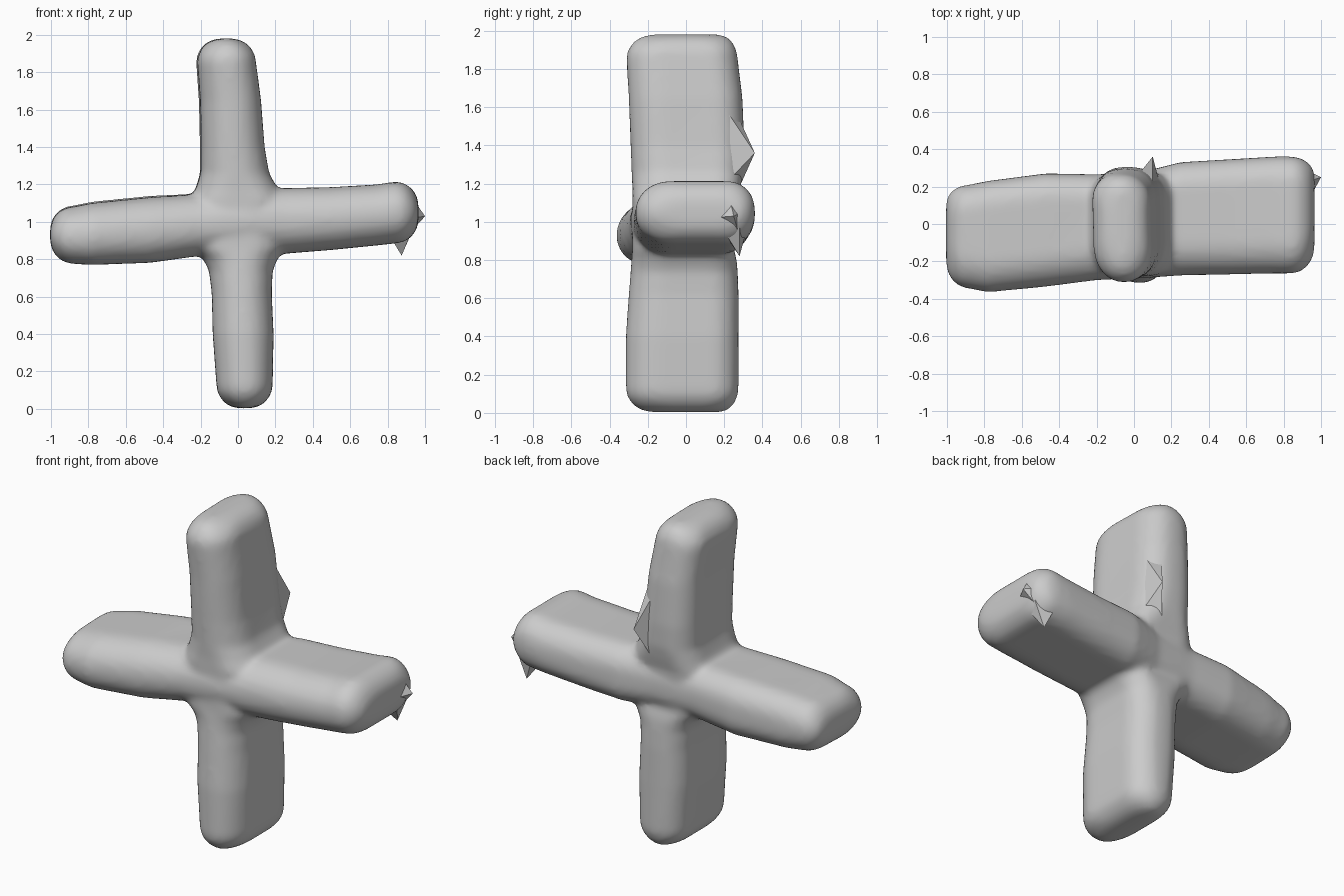
import bpy, bmesh
from math import sin, cos, pi

if "Cube" in bpy.data.objects:
    bpy.data.objects.remove(bpy.data.objects["Cube"])


def section(a0, a1, y0, y1, r_front, r_back, n=7):
    """Rounded rectangle with rounder front; a is the thin direction, y the depth."""
    ra = (a1 - a0) * 0.47
    half = (y1 - y0) * 0.48
    rf, rb = min(r_front, half), min(r_back, half)
    raf, rab = min(ra, r_front), min(ra, r_back)
    corners = [(a1 - rab, y1 - rb, rab, rb), (a0 + rab, y1 - rb, rab, rb),
               (a0 + raf, y0 + rf, raf, rf), (a1 - raf, y0 + rf, raf, rf)]
    pts = []
    for k, (ca, cy, qa, qy) in enumerate(corners):
        for i in range(n):
            t = pi / 2 * (k + i / (n - 1))
            pts.append((ca + qa * cos(t), cy + qy * sin(t)))
    return pts


def capped(stations, length=0.125, inset_a=0.125, front=0.14, back=0.10, steps=6):
    """Add rounded end stations at both ends of the bar."""
    def cap(s, d):
        t, a0, a1, y0, y1 = s
        out = []
        for i in range(1, steps + 1):
            q = pi / 2 * i / steps
            k = 1 - cos(q)
            out.append((t + d * length * sin(q), a0 + inset_a * k, a1 - inset_a * k,
                        y0 + front * k, y1 - back * k))
        return out
    return cap(stations[0], -1)[::-1] + stations + cap(stations[-1], 1)


def loft(bm, stations, place):
    rings = [[bm.verts.new(place(t, a, y)) for a, y in section(a0, a1, y0, y1, 0.18, 0.14)]
             for t, a0, a1, y0, y1 in stations]
    for lo, hi in zip(rings, rings[1:]):
        n = len(lo)
        for i in range(n):
            j = (i + 1) % n
            bm.faces.new((lo[i], lo[j], hi[j], hi[i]))
    bm.faces.new(rings[0][::-1])
    bm.faces.new(rings[-1])


def finish(name, bm, smooth=True):
    bmesh.ops.recalc_face_normals(bm, faces=bm.faces)
    me = bpy.data.meshes.new(name)
    bm.to_mesh(me)
    bm.free()
    ob = bpy.data.objects.new(name, me)
    bpy.context.collection.objects.link(ob)
    for p in me.polygons:
        p.use_smooth = smooth


    return ob


# Upright: height, x range, y range (flared where the arms meet)
upright = [
    (0.128, -0.115, 0.185, -0.315, 0.275), (0.40, -0.135, 0.19, -0.315, 0.275),
    (0.62, -0.14, 0.18, -0.30, 0.275), (0.74, -0.155, 0.185, -0.29, 0.27),
    (0.80, -0.185, 0.21, -0.285, 0.265), (0.86, -0.25, 0.25, -0.28, 0.25),
    (1.00, -0.24, 0.24, -0.28, 0.26), (1.12, -0.25, 0.25, -0.28, 0.27),
    (1.18, -0.225, 0.21, -0.28, 0.285), (1.26, -0.20, 0.165, -0.285, 0.30),
    (1.40, -0.20, 0.14, -0.29, 0.305), (1.65, -0.205, 0.12, -0.30, 0.295),
    (1.855, -0.22, 0.092, -0.312, 0.27)]

# Crossbar: x position, height range, y range
crossbar = [
    (-0.88, 0.78, 1.085, -0.345, 0.21), (-0.78, 0.775, 1.105, -0.365, 0.23),
    (-0.47, 0.785, 1.135, -0.335, 0.27), (-0.20, 0.82, 1.15, -0.30, 0.265),
    (0.05, 0.83, 1.17, -0.29, 0.28), (0.25, 0.83, 1.18, -0.275, 0.33),
    (0.50, 0.85, 1.185, -0.27, 0.345), (0.75, 0.875, 1.20, -0.265, 0.36),
    (0.84, 0.885, 1.215, -0.265, 0.36)]

# Fused cross body, arms slightly twisted towards the back
bm = bmesh.new()
loft(bm, capped(upright), lambda t, a, y: (a - 0.03 * y * min(1, max(0, (t - 1) * 2)), y, t))
loft(bm, capped(crossbar), lambda t, a, y: (t, y, a + 0.03 * y * min(1, max(0, -2 * t))))
body = finish("cross_body", bm)
mod = body.modifiers.new("fuse", 'REMESH')
mod.mode = 'VOXEL'
mod.voxel_size = 0.018
mod.use_smooth_shade = True
mod = body.modifiers.new("soften", 'SMOOTH')
mod.factor = 0.5
mod.iterations = 8


# Small ragged flakes on the back edges
def flake(name, base, tip):
    bm = bmesh.new()
    ring = [bm.verts.new(p) for p in base]
    top = bm.verts.new(tip)
    for i in range(len(ring)):
        bm.faces.new((ring[i], ring[(i + 1) % len(ring)], top))
    bm.faces.new(ring[::-1])
    finish(name, bm, smooth=False)


flake("end_flake_low", [(0.82, 0.22, 0.91), (0.93, 0.20, 0.95), (0.94, 0.28, 0.97), (0.83, 0.31, 0.93)],
      (0.875, 0.28, 0.82))
flake("end_flake_side", [(0.93, 0.12, 1.02), (0.90, 0.28, 0.92), (0.88, 0.31, 1.06), (0.91, 0.22, 1.16)],
      (1.0, 0.25, 1.03))
flake("back_flake", [(0.03, 0.27, 1.16), (0.15, 0.17, 1.16), (0.10, 0.20, 1.60), (0.02, 0.26, 1.58)],
      (0.10, 0.36, 1.36))
